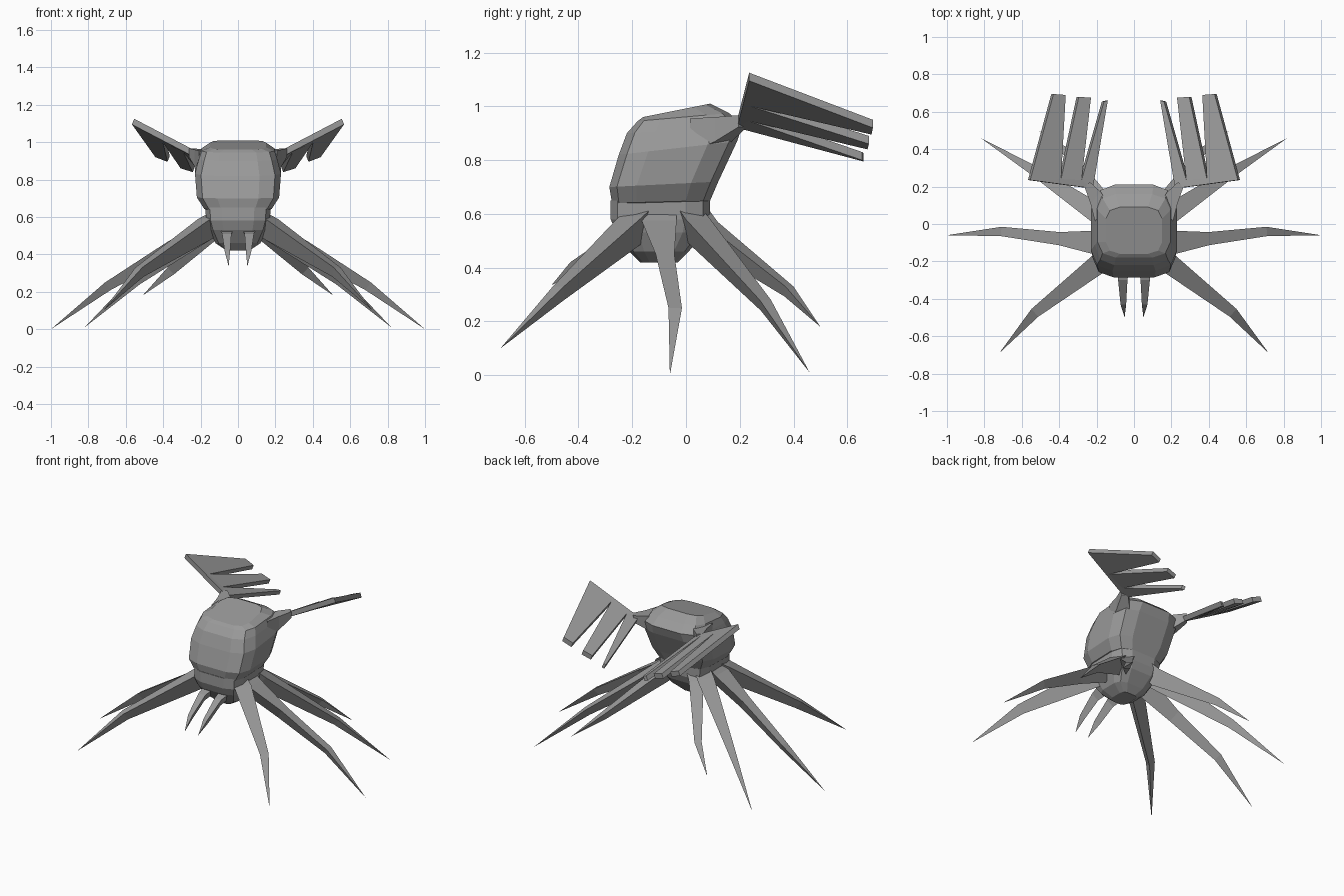
import bpy, bmesh
from mathutils import Vector

if "Cube" in bpy.data.objects:
    bpy.data.objects.remove(bpy.data.objects["Cube"])

grey = bpy.data.materials.new("matte grey")
grey.diffuse_color = (0.32, 0.32, 0.32, 1)
grey.use_nodes = True
grey.node_tree.nodes["Principled BSDF"].inputs["Base Color"].default_value = grey.diffuse_color


def finish(name, bm):
    """Turn a bmesh into a flat-shaded object."""
    bmesh.ops.recalc_face_normals(bm, faces=bm.faces)
    mesh = bpy.data.meshes.new(name)
    bm.to_mesh(mesh)
    bm.free()
    mesh.materials.append(grey)
    obj = bpy.data.objects.new(name, mesh)
    bpy.context.collection.objects.link(obj)
    return obj


def loft(name, rings, tip=None):
    """Skin a list of point rings; close the end with a cap or a tip."""
    bm = bmesh.new()
    loops = [[bm.verts.new(p) for p in ring] for ring in rings]
    n = len(loops[0])
    for a, b in zip(loops, loops[1:]):
        for i in range(n):
            j = (i + 1) % n
            bm.faces.new((a[i], a[j], b[j], b[i]))
    bm.faces.new(loops[0])
    if tip:
        t = bm.verts.new(tip)
        for i in range(n):
            bm.faces.new((loops[-1][i], loops[-1][(i + 1) % n], t))
    else:
        bm.faces.new(loops[-1])
    return finish(name, bm)


# one quarter of a rounded square, mirrored into a 12-sided outline
CORNER = [(1, 0.5), (0.86, 0.86), (0.5, 1)]
OUTLINE = (CORNER + [(-x, y) for x, y in reversed(CORNER)]
           + [(-x, -y) for x, y in CORNER] + [(x, -y) for x, y in reversed(CORNER)])


def body_ring(half_x, y_front, y_back, z_front, z_back):
    cy, hy = (y_front + y_back) / 2, (y_back - y_front) / 2
    return [(x * half_x, cy + y * hy, z_front + (z_back - z_front) * (y + 1) / 2)
            for x, y in OUTLINE]


def limb(name, path, tip, side):
    """Tapered triangular limb: flat on top, ridge below. path = (x, y, z, width, depth)."""
    pts = [Vector(p[:3]) for p in path] + [Vector(tip)]
    rings = []
    for i, p in enumerate(path):
        d = pts[i + 1] - pts[max(i - 1, 0)]
        across = Vector((-d.y, d.x, 0)).normalized() * p[3] / 2
        below = across.cross(d).normalized() * p[4]
        if below.z > 0:
            below = -below
        rings.append([pts[i] + across, pts[i] - across, pts[i] + below])
    flip = lambda v: (v[0] * side, v[1], v[2])
    loft(name, [[flip(v) for v in r] for r in rings], flip(tip))


# abdomen: tilted rounded block
loft("abdomen", [body_ring(*r) for r in (
    (0.13, -0.22, 0.07, 0.625, 0.63),
    (0.18, -0.275, 0.09, 0.64, 0.65),
    (0.22, -0.285, 0.12, 0.70, 0.72),
    (0.23, -0.25, 0.19, 0.82, 0.87),
    (0.21, -0.22, 0.21, 0.90, 0.93),
    (0.195, -0.18, 0.16, 0.945, 0.975),
    (0.15, -0.16, 0.09, 0.96, 1.01))])

# thorax: smaller bowl underneath
loft("thorax", [body_ring(*r) for r in (
    (0.06, -0.17, -0.03, 0.42, 0.42),
    (0.12, -0.21, 0.01, 0.46, 0.46),
    (0.155, -0.26, 0.07, 0.53, 0.53),
    (0.17, -0.28, 0.09, 0.58, 0.58),
    (0.175, -0.28, 0.09, 0.65, 0.65))])

LEGS = {
    "front_leg": ([(0.11, -0.16, 0.63, 0.10, 0.10), (0.18, -0.205, 0.59, 0.11, 0.12),
                   (0.53, -0.475, 0.33, 0.055, 0.06)], (0.72, -0.69, 0.10)),
    "middle_leg": ([(0.11, -0.09, 0.64, 0.11, 0.10), (0.20, -0.10, 0.575, 0.13, 0.11),
                    (0.40, -0.078, 0.45, 0.07, 0.08),
                    (0.71, -0.04, 0.25, 0.05, 0.05)], (1.0, -0.06, 0.0)),
    "rear_leg": ([(0.11, 0.0, 0.64, 0.10, 0.10), (0.18, 0.045, 0.58, 0.11, 0.11),
                  (0.55, 0.295, 0.28, 0.05, 0.05)], (0.82, 0.46, 0.01)),
    "inner_rear_leg": ([(0.08, 0.04, 0.63, 0.09, 0.09), (0.14, 0.09, 0.57, 0.09, 0.10),
                        (0.36, 0.385, 0.33, 0.045, 0.045)], (0.51, 0.50, 0.18)),
    "fang": ([(0.06, -0.23, 0.53, 0.07, 0.07), (0.06, -0.30, 0.51, 0.05, 0.06),
              (0.057, -0.43, 0.42, 0.03, 0.045)], (0.05, -0.50, 0.335)),
}

# raking claw: outline of the base bar and its three blades
FRONT = [(0.22, 0.19, 0.95), (0.555, 0.235, 1.125)]
NOTCH = [(0.28, 0.235, 0.975), (0.39, 0.24, 1.03)]
TIPS = [((0.14, 0.66, 0.825), (0.16, 0.655, 0.83)),
        ((0.23, 0.675, 0.87), (0.295, 0.68, 0.89)),
        ((0.365, 0.69, 0.925), (0.43, 0.695, 0.95))]


def claw(side):
    bm = bmesh.new()
    new = lambda p: bm.verts.new((p[0] * side, p[1], p[2]))
    roots = [new(p) for p in (FRONT[0], NOTCH[0], NOTCH[1], FRONT[1])]
    bm.faces.new(roots)
    for i, (a, b) in enumerate(TIPS):
        bm.faces.new((roots[i], roots[i + 1], new(b), new(a)))
    # thicken downward and outward
    top = list(bm.faces)
    low = bmesh.ops.duplicate(bm, geom=top + list(bm.edges) + list(bm.verts))
    twin = low["vert_map"]
    rim = [e for e in bm.edges if len(e.link_faces) == 1 and e.verts[0] in twin
           and e not in low["geom"]]
    lower = [g for g in low["geom"] if isinstance(g, bmesh.types.BMVert)]
    pairs = {}
    upper = [v for f in top for v in f.verts]
    for v in upper:
        pairs[v] = min(lower, key=lambda w: (w.co - v.co).length)
    for e in rim:
        if e.verts[0] in pairs and e.verts[1] in pairs:
            a, b = e.verts
            bm.faces.new((a, b, pairs[b], pairs[a]))
    for v in lower:
        v.co += Vector((0.012 * side, 0, -0.03))
    finish("claw", bm)


def arm_ring(x, y, z, r, side):
    # section across the outward and backward arm direction
    return [(side * (x + 0.6 * u * r), y - 0.7 * u * r, z + w * r)
            for u, w in ((-1, -1), (1, -1), (1, 1), (-1, 1))]


for side in (-1, 1):
    for name, (path, tip) in LEGS.items():
        limb(name, path, tip, side)
    # arm joining the claw to the abdomen
    loft("claw_arm", [arm_ring(*p, side) for p in (
        (0.17, 0.06, 0.89, 0.065), (0.205, 0.14, 0.915, 0.045), (0.25, 0.21, 0.945, 0.022))])
    claw(side)
